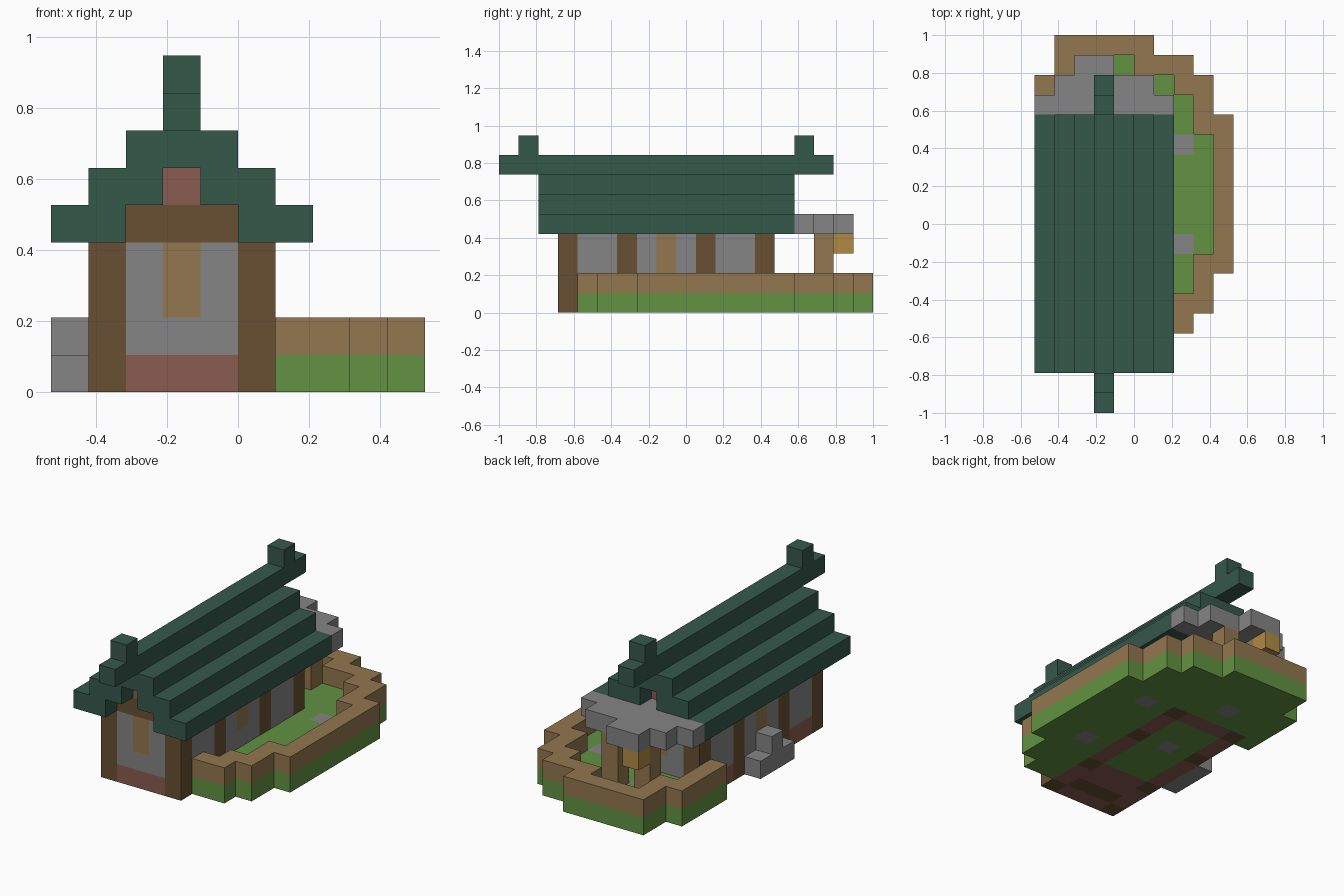
import bpy
import bmesh

cube = bpy.data.objects.get("Cube")
if cube:
    bpy.data.objects.remove(cube)

S = 2 / 19  # edge length of one block


def material(name, rgb):
    lin = [(c / 255 / 12.92) if c < 11 else ((c / 255 + 0.055) / 1.055) ** 2.4 for c in rgb]
    m = bpy.data.materials.new(name)
    m.use_nodes = True
    m.diffuse_color = (*lin, 1)
    bsdf = m.node_tree.nodes["Principled BSDF"]
    bsdf.inputs["Base Color"].default_value = (*lin, 1)
    bsdf.inputs["Roughness"].default_value = 0.9
    return m


tile = material("dark green tile", (53, 88, 75))
stone = material("grey stone", (133, 133, 133))
timber = material("dark brown timber", (104, 80, 50))
wood = material("light brown wood", (146, 119, 78))
grass = material("grass green", (98, 146, 66))
brick = material("red brick", (137, 92, 80))
glow = material("lantern orange", (178, 138, 68))

part_material = {}
cells = {}


def fill(part, mat, x, y, z):
    """Fill blocks; each range is one index or an inclusive pair. Later fills win."""
    def span(v):
        return range(v[0], v[1] + 1) if isinstance(v, tuple) else (v,)
    part_material[part] = mat
    for i in span(x):
        for j in span(y):
            for k in span(z):
                cells[i, j, k] = part


# Garden: row -> (ground start, rim start, rim end)
rim_rows = {4: (6, 6, 7), 5: (6, 7, 8), 6: (6, 8, 8), 7: (6, 8, 9),
            14: (0, 8, 9), 15: (0, 8, 8), 16: (0, 7, 8), 17: (1, 5, 7), 18: (1, 1, 5)}
for j in range(8, 14):
    rim_rows[j] = (6, 9, 9)
for j, (start, a, b) in rim_rows.items():
    fill("garden_ground", grass, (start, b), j, 0)
    fill("garden_rim", wood, (a, b), j, 1)
fill("garden_ground", grass, 0, 13, 0)
fill("garden_rim", wood, 0, (13, 16), 1)
fill("garden_rim", wood, 1, (16, 17), 1)

# House floor and foundation
fill("garden_ground", grass, (2, 4), (7, 13), 0)
fill("foundation", brick, (1, 5), (3, 6), 0)
fill("foundation", brick, (2, 4), 13, 0)
for i in (1, 5):
    fill("foundation", brick, i, (7, 13), 0)
fill("floor_beam", timber, (2, 4), 4, 0)

# Stepping stones
for i, j in ((7, 8), (7, 13), (3, 10), (3, 15)):
    fill("stepping_stones", stone, i, j, 0)

# Walls, windows and posts on the long sides
for i in (1, 5):
    fill("walls", stone, i, (3, 13), (1, 3))
    fill("windows", wood, i, 8, (2, 3))
    for j in (3, 6, 10, 13):
        fill("posts", timber, i, j, (0, 3))

# Gable ends
for j in (3, 13):
    fill("walls", stone, (2, 4), j, (1, 3))
    fill("windows", wood, 3, j, (2, 3))
    fill("gable_beams", timber, (2, 4), j, 4)
    fill("gable_tops", brick, 3, j, 5)

# Stepped roof, mirrored about the ridge column
for level in range(2):
    for side in (-1, 1):
        for step in (0, 1):
            fill("roof", tile, 3 + side * (3 - level - step), (2, 14), 4 + level)
fill("roof", tile, (2, 4), (2, 14), 6)
fill("roof_ridge", tile, 3, (0, 16), 7)
for j in (1, 15):
    fill("roof_ridge", tile, 3, j, 8)

# Back porch: stone awning, pillars and hanging lantern
fill("porch_awning", stone, (2, 4), 14, 4)
fill("porch_awning", stone, (0, 6), 15, 4)
fill("porch_awning", stone, (1, 5), 16, 4)
fill("porch_awning", stone, (2, 3), 17, 4)
for i in (2, 4):
    fill("porch_pillars", wood, i, 16, (1, 3))
fill("lantern", glow, 2, 17, 3)

# Side steps
fill("side_steps", stone, 0, (7, 9), 0)
fill("side_steps", stone, 0, 8, 1)


# Build each part from its exposed block faces
def build(part):
    bm = bmesh.new()
    verts = {}

    def vert(p):
        if p not in verts:
            verts[p] = bm.verts.new(((p[0] - 5) * S, (p[1] - 9.5) * S, p[2] * S))
        return verts[p]

    for cell, owner in cells.items():
        if owner != part:
            continue
        for axis in range(3):
            u, v = (axis + 1) % 3, (axis + 2) % 3
            for d in (0, 1):
                near = list(cell)
                near[axis] += 2 * d - 1
                if tuple(near) in cells:
                    continue
                loop = []
                for du, dv in ((0, 0), (1, 0), (1, 1), (0, 1)):
                    p = list(cell)
                    p[axis] += d
                    p[u] += du
                    p[v] += dv
                    loop.append(vert(tuple(p)))
                bm.faces.new(loop if d else loop[::-1])
    bmesh.ops.dissolve_limit(bm, angle_limit=0.01, verts=bm.verts, edges=bm.edges)
    mesh = bpy.data.meshes.new(part)
    bm.to_mesh(mesh)
    bm.free()
    mesh.materials.append(part_material[part])
    bpy.context.scene.collection.objects.link(bpy.data.objects.new(part, mesh))


for part in part_material:
    build(part)
